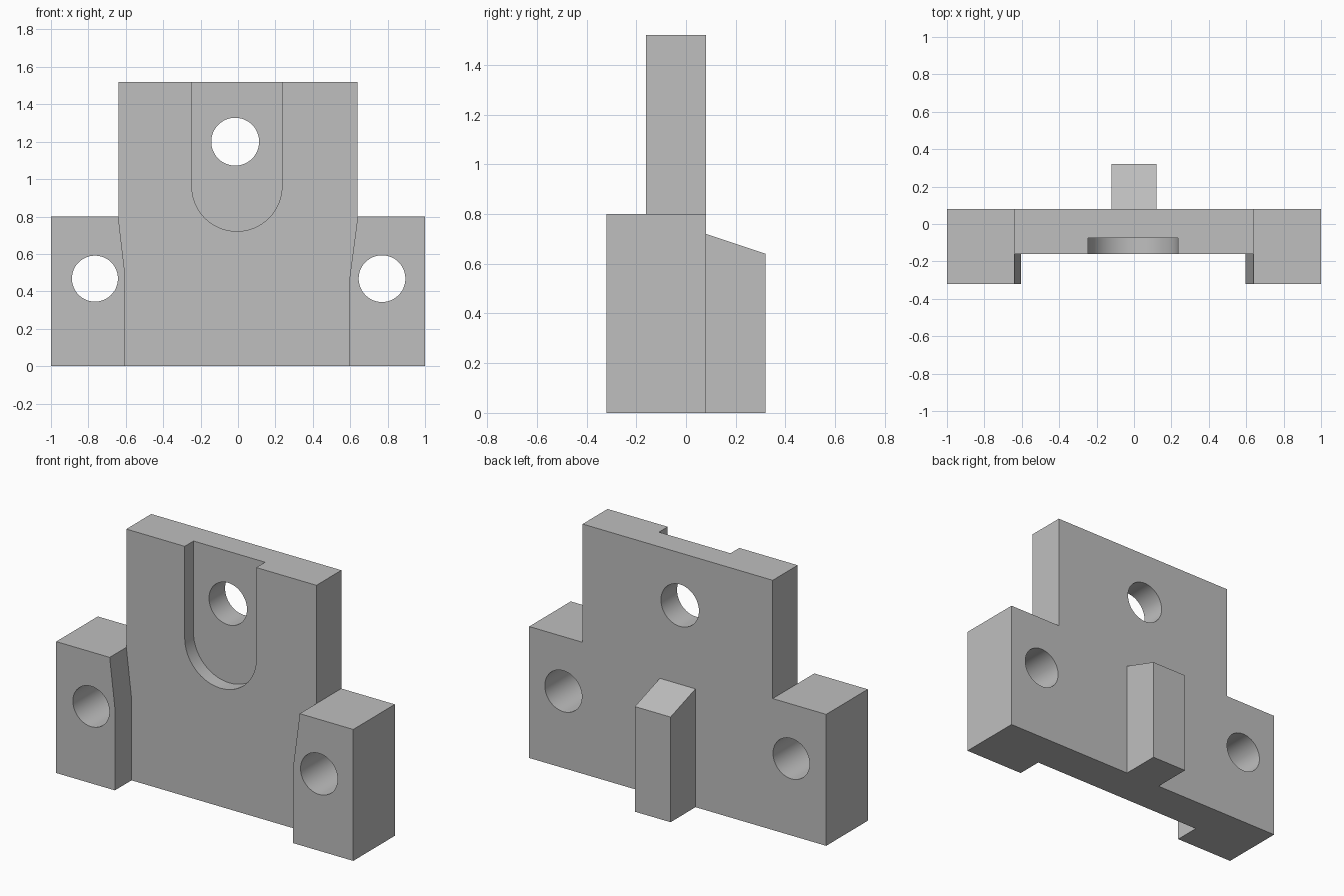
import bpy, bmesh
from math import pi, sin, cos, radians
from mathutils import Vector

if "Cube" in bpy.data.objects:
    bpy.data.objects.remove(bpy.data.objects["Cube"], do_unlink=True)

grey = bpy.data.materials.new("plain_grey")
grey.use_nodes = True
colour = (0.52, 0.52, 0.52, 1)
grey.diffuse_color = colour
grey.node_tree.nodes["Principled BSDF"].inputs["Base Color"].default_value = colour


def prism(name, profile, start, depth, axis="Y"):
    """Extrude a profile: (x, z) points along Y, or (y, z) points along X."""
    bm = bmesh.new()
    place = (lambda a, b: (a, start, b)) if axis == "Y" else (lambda a, b: (start, a, b))
    face = bm.faces.new([bm.verts.new(place(a, b)) for a, b in profile])
    grown = bmesh.ops.extrude_face_region(bm, geom=[face])
    shift = Vector((0, depth, 0)) if axis == "Y" else Vector((depth, 0, 0))
    bmesh.ops.translate(bm, vec=shift,
                        verts=[g for g in grown["geom"] if isinstance(g, bmesh.types.BMVert)])
    bmesh.ops.recalc_face_normals(bm, faces=bm.faces)
    mesh = bpy.data.meshes.new(name)
    bm.to_mesh(mesh)
    bm.free()
    mesh.materials.append(grey)
    obj = bpy.data.objects.new(name, mesh)
    bpy.context.collection.objects.link(obj)
    return obj


def arc(cx, cz, r, a0, a1, steps):
    return [(cx + r * cos(a0 + (a1 - a0) * i / steps),
             cz + r * sin(a0 + (a1 - a0) * i / steps)) for i in range(steps + 1)]


def combine(target, tool, operation):
    """Apply a boolean and discard the tool object."""
    bpy.context.view_layer.objects.active = target
    mod = target.modifiers.new(operation, "BOOLEAN")
    mod.operation, mod.object, mod.solver = operation, tool, "EXACT"
    bpy.ops.object.modifier_apply(modifier=mod.name)
    bpy.data.objects.remove(tool, do_unlink=True)


# Stepped block with the full thickness of the side cheeks
half = [(1, 0), (1, 0.8), (0.64, 0.8), (0.64, 1.52)]
body = prism("bracket_body", half + [(-x, z) for x, z in reversed(half)], -0.32, 0.4)

# Recess between the cheeks, flaring towards their top
recess = [(-0.605, -0.1), (0.595, -0.1), (0.595, 0.46), (0.64, 0.8), (0.74, 0.9),
          (0.74, 1.7), (-0.74, 1.7), (-0.74, 0.9), (-0.64, 0.8), (-0.605, 0.5)]
combine(body, prism("recess_cutter", recess, -0.5, 0.34), "DIFFERENCE")

# Shallow round-ended slot open at the top
slot = [(0.235, 1.7), (-0.247, 1.7)] + arc(-0.006, 0.962, 0.241, pi, 2 * pi, 32)
combine(body, prism("slot_cutter", slot, -0.3, 0.225), "DIFFERENCE")

# Through holes
for x, z, r in [(-0.015, 1.2, 0.128), (-0.765, 0.468, 0.123), (0.77, 0.468, 0.125)]:
    hole = prism("hole_cutter", arc(x, z, r, 0, 2 * pi, 48)[:-1], -0.6, 1.2)
    combine(body, hole, "DIFFERENCE")

# Rear rib with a sloping top
rib = prism("rear_rib", [(0.0, 0), (0.32, 0), (0.32, 0.64), (0.08, 0.72), (0.0, 0.72)],
            -0.12, 0.24, "X")
combine(body, rib, "UNION")

# Smooth curved walls, sharp edges elsewhere
bpy.ops.object.select_all(action="DESELECT")
body.select_set(True)
bpy.context.view_layer.objects.active = body
bpy.ops.object.shade_smooth_by_angle(angle=radians(12))
# Keep the slight bend of the cheek walls crisp
for edge in body.data.edges:
    a, b = (body.data.vertices[i].co for i in edge.vertices)
    if abs(a.z - b.z) < 0.001 and 0.55 < abs(a.x) < 0.62 and a.y < -0.15:
        edge.use_edge_sharp = True
